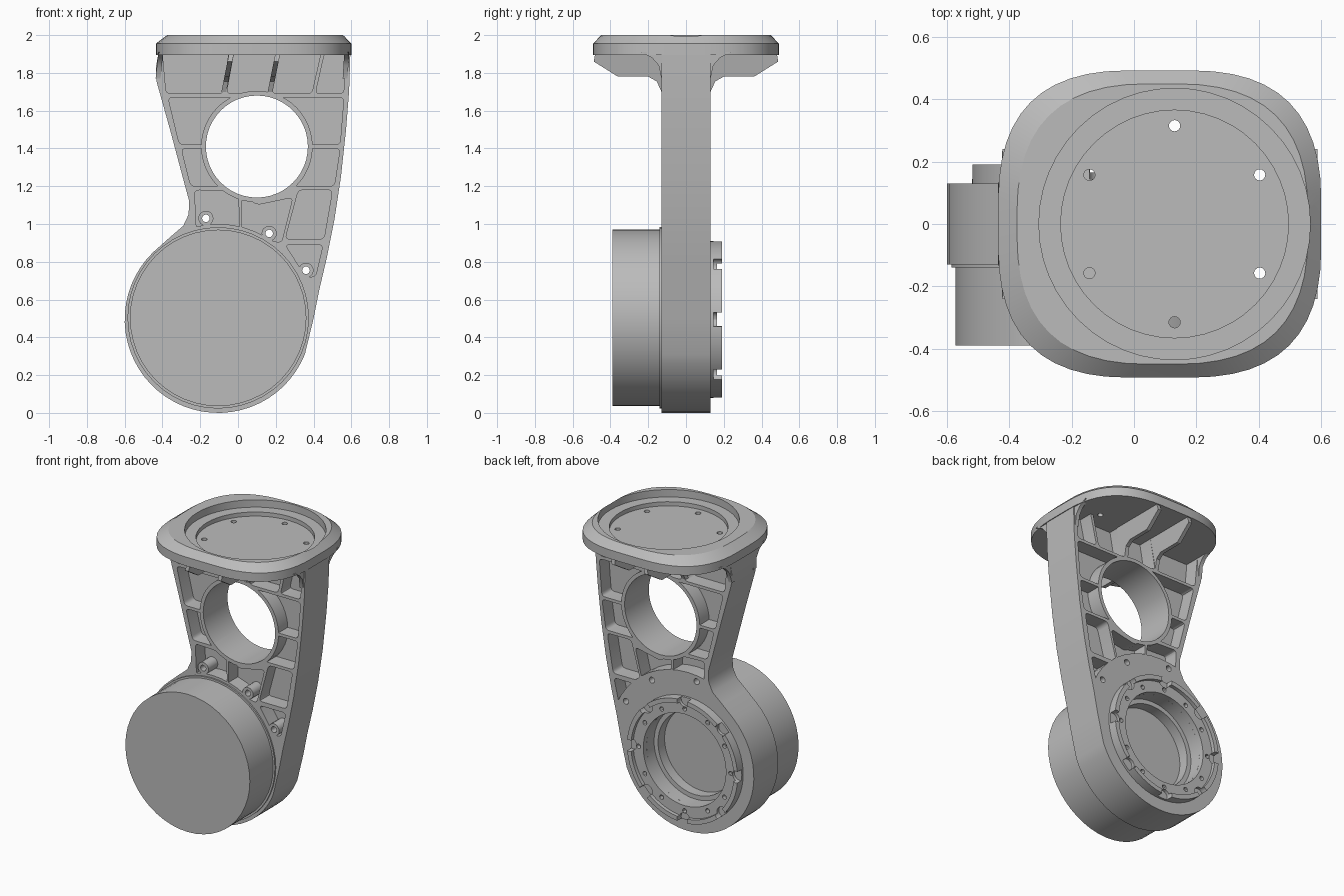
import bpy, bmesh, math

cube = bpy.data.objects.get("Cube")
if cube:
    bpy.data.objects.remove(cube, do_unlink=True)

grey = bpy.data.materials.new("machined grey")
grey.use_nodes = True
GREY = (0.5, 0.5, 0.5, 1)
grey.diffuse_color = GREY
grey.node_tree.nodes["Principled BSDF"].inputs["Base Color"].default_value = GREY


# --- helpers -------------------------------------------------------------
def circle(center, r, n=48):
    return [(center[0] + r * math.cos(math.tau * i / n),
             center[1] + r * math.sin(math.tau * i / n)) for i in range(n)]


def rounded(points, size, steps=4):
    """Round every corner of a polygon with a short curve."""
    out = []
    for i, (px, py) in enumerate(points):
        ends = []
        for qx, qy in (points[i - 1], points[(i + 1) % len(points)]):
            length = math.hypot(qx - px, qy - py)
            k = min(size, 0.45 * length) / length
            ends.append((px + (qx - px) * k, py + (qy - py) * k))
        (ax, ay), (bx, by) = ends
        for s in range(steps + 1):
            t = s / steps
            u = 1 - t
            out.append((u * u * ax + 2 * u * t * px + t * t * bx,
                        u * u * ay + 2 * u * t * py + t * t * by))
    return out


def at_y(points, y):
    return [(a, y, b) for a, b in points]


def at_z(points, z):
    return [(a, b, z) for a, b in points]


def loft(name, solids, closed=False):
    """Make one object from solids, each a list of matching rings."""
    bm = bmesh.new()
    for rings in solids:
        loops = [[bm.verts.new(p) for p in ring] for ring in rings]
        pairs = list(zip(loops, loops[1:]))
        if closed:
            pairs.append((loops[-1], loops[0]))
        else:
            bm.faces.new(loops[0])
            bm.faces.new(loops[-1])
        for lo, hi in pairs:
            for i in range(len(lo)):
                bm.faces.new((lo[i - 1], lo[i], hi[i], hi[i - 1]))
    bmesh.ops.recalc_face_normals(bm, faces=bm.faces)
    mesh = bpy.data.meshes.new(name)
    bm.to_mesh(mesh)
    bm.free()
    mesh.materials.append(grey)
    obj = bpy.data.objects.new(name, mesh)
    bpy.context.collection.objects.link(obj)
    return obj


def bars(name, outlines, low, high, place=at_y):
    return loft(name, [[place(o, low), place(o, high)] for o in outlines])


def activate(obj):
    bpy.ops.object.select_all(action="DESELECT")
    obj.select_set(True)
    bpy.context.view_layer.objects.active = obj


def cut(obj, cutter):
    cutter.hide_render = True
    activate(obj)
    mod = obj.modifiers.new("cut", "BOOLEAN")
    mod.operation = "DIFFERENCE"
    mod.solver = "EXACT"
    mod.object = cutter
    bpy.ops.object.modifier_apply(modifier=mod.name)
    bpy.data.objects.remove(cutter, do_unlink=True)


def smooth(obj):
    activate(obj)
    bpy.ops.object.shade_smooth_by_angle()


# --- link body: slab with round lower end --------------------------------
JOINT = (-0.105, 0.495)
WINDOW = (0.1, 1.41)
HALF = 0.13
arc = [(JOINT[0] + 0.495 * math.cos(math.radians(a)),
        JOINT[1] + 0.495 * math.sin(math.radians(a))) for a in range(134, 344, 6)]
right_edge = [(0.4, 0.5), (0.43, 0.65), (0.47, 0.82), (0.51, 1.02), (0.545, 1.25),
              (0.572, 1.5), (0.588, 1.7), (0.595, 1.91)]
left_edge = [(-0.42, 1.91), (-0.435, 1.83), (-0.43, 1.75), (-0.36, 1.5), (-0.28, 1.2),
             (-0.258, 1.12), (-0.262, 1.05), (-0.29, 0.99), (-0.36, 0.93)]
body = bars("link_body", [arc + right_edge + left_edge], -HALF, HALF)

# --- weight-saving pockets on both faces ---------------------------------
pockets = [
    [(-0.4, 1.91), (-0.05, 1.91), (-0.08, 1.69), (-0.38, 1.69)],
    [(-0.02, 1.91), (0.2, 1.91), (0.16, 1.69), (-0.06, 1.69)],
    [(0.22, 1.91), (0.44, 1.91), (0.39, 1.69), (0.18, 1.69)],
    [(0.46, 1.91), (0.57, 1.91), (0.56, 1.69), (0.41, 1.69)],
    [(-0.37, 1.67), (0.08, 1.67), (0.08, 1.42), (-0.31, 1.42)],
    [(-0.3, 1.4), (-0.08, 1.4), (-0.08, 1.2), (-0.25, 1.2)],
    [(0.12, 1.67), (0.56, 1.67), (0.54, 1.42), (0.12, 1.42)],
    [(0.28, 1.4), (0.54, 1.4), (0.51, 1.2), (0.28, 1.2)],
    [(-0.23, 1.18), (0, 1.17), (0.01, 0.97), (-0.22, 0.97)],
    [(0.02, 1.16), (0.1, 1.1), (0.29, 1.14), (0.23, 0.9), (0.02, 0.95)],
    [(0.32, 1.18), (0.5, 1.18), (0.455, 0.92), (0.25, 0.92)],
    [(0.25, 0.89), (0.45, 0.89), (0.41, 0.72), (0.36, 0.72)],
]
pockets = [rounded(p, 0.025) for p in pockets]
bolts = [(-0.17, 1.03), (0.165, 0.95), (0.36, 0.755)]
for side, pad in ((-1, 0.505), (1, 0.58)):
    cutter = bars("pocket_cutter", pockets, side * 0.03, side * 0.2)
    cut(cutter, bars("window_rim", [circle(WINDOW, 0.295)], -1, 1))
    cut(cutter, bars("joint_pad", [circle(JOINT, pad)], -1, 1))
    if side < 0:
        cut(cutter, bars("bolt_pads", [circle(b, 0.04, 16) for b in bolts], -1, 1))
    cut(body, cutter)

# --- window, bolt holes and stepped bore ---------------------------------
cut(body, bars("window", [circle(WINDOW, 0.27)], -1, 1))
cut(body, bars("bolt_holes", [circle(b, 0.02, 16) for b in bolts], -1, 1))
cut(body, bars("bore", [circle(JOINT, 0.31)], 0.05, 1))
cut(body, bars("inner_bore", [circle(JOINT, 0.28)], -0.02, 1))
smooth(body)

# --- front drive cover ----------------------------------------------------
profile = [(0.48, -0.12), (0.48, -0.14), (0.467, -0.14), (0.467, -0.39)]
center = (JOINT[0], 0.503)
smooth(loft("drive_cover", [[at_y(circle(center, r), y) for r, y in profile]]))

# --- rear bearing ring with scallops and screw holes ---------------------
profile = [(0.415, 0.12), (0.415, 0.19), (0.385, 0.19), (0.385, 0.165),
           (0.31, 0.165), (0.31, 0.12)]
ring = loft("bearing_ring", [[at_y(circle(JOINT, r, 64), y) for r, y in profile]], True)
cut(ring, bars("scallops", [circle(p, 0.04, 16) for p in circle(JOINT, 0.4, 8)], 0.145, 1))
cut(ring, bars("screw_holes", [circle(p, 0.015, 12) for p in circle(JOINT, 0.345, 12)],
               0.135, 1))
smooth(ring)


# --- top mounting plate with chamfered rim -------------------------------
def plate_outline(inset):
    w, e, h = -0.435 + inset * 1.4, 0.6 - inset, 0.492 - inset
    return rounded([(w, -h), (e, -h), (e, h), (w, h)], 0.41, 12)


layers = [(0, 1.895), (0, 1.955), (0.043, 2)]
plate = loft("mounting_plate", [[at_z(plate_outline(i), z) for i, z in layers]])
HUB = (0.13, 0)
cut(plate, bars("outer_recess", [circle(HUB, 0.435)], 1.95, 3, at_z))
cut(plate, bars("inner_recess", [circle(HUB, 0.365)], 1.922, 3, at_z))
spots = [(y + HUB[0], x) for x, y in circle((0, 0), 0.315, 6)]
cut(plate, bars("mount_holes", [circle(p, 0.018, 16) for p in spots], 1, 3, at_z))
smooth(plate)

# --- gussets under the plate, mirrored front and back --------------------
deep = [(0.1, 1.91), (0.48, 1.91), (0.488, 1.86), (0.36, 1.78), (0.2, 1.78),
        (0.155, 1.755), (0.13, 1.7), (0.1, 1.7)]
shallow = [(0.1, 1.91), (0.24, 1.91), (0.18, 1.88), (0.145, 1.84), (0.13, 1.77), (0.1, 1.77)]
gussets = [("left", 0.575, 0.06, shallow), ("inner_left", 0.21, 0.2, deep),
           ("inner_right", -0.035, 0.2, deep), ("right", -0.41, 0.1, shallow)]
for name, x, slope, shape in gussets:
    solids = [[[(x + off + slope * (z - 1.9), side * y, z) for y, z in shape]
               for off in (-0.013, 0.013)] for side in (-1, 1)]
    smooth(loft(name + "_gusset", solids))
